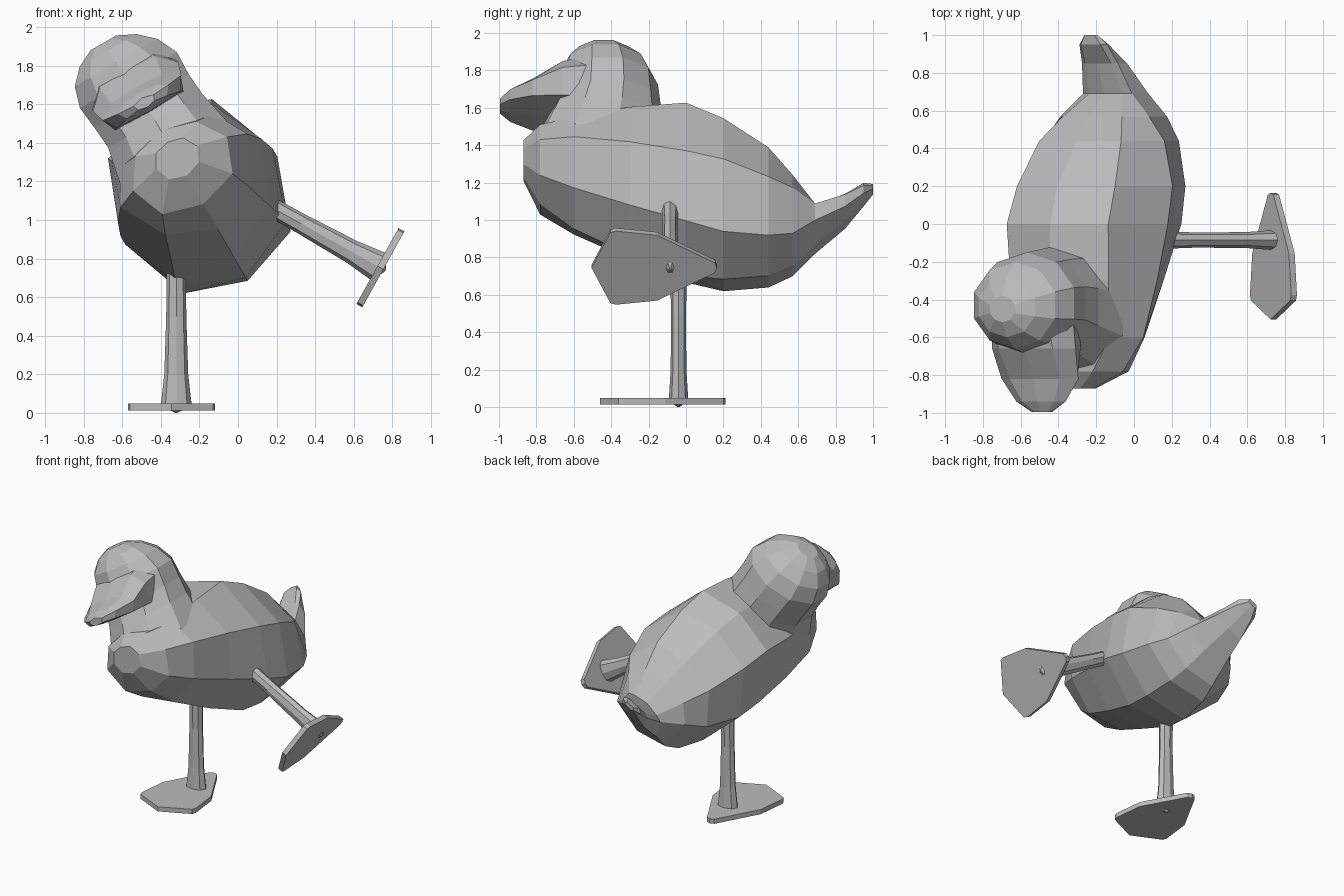
import bpy, bmesh, math
from mathutils import Matrix, Vector

cube = bpy.data.objects.get("Cube")
if cube:
    bpy.data.objects.remove(cube, do_unlink=True)

grey = bpy.data.materials.new("plain grey")
grey.use_nodes = True
colour = (0.5, 0.5, 0.5, 1)
grey.diffuse_color = colour
grey.node_tree.nodes["Principled BSDF"].inputs["Base Color"].default_value = colour

# The bird leans over sideways; its trunk is built upright and then rolled
LEAN = Matrix.Translation((-0.19, 0, 1.1)) @ Matrix.Rotation(math.radians(-30), 4, "Y")


def loft(name, rings, matrix):
    """Skin a list of equal-sized point rings and cap both ends."""
    bm = bmesh.new()
    loops = [[bm.verts.new(matrix @ Vector(p)) for p in ring] for ring in rings]
    n = len(loops[0])
    for a, b in zip(loops, loops[1:]):
        for i in range(n):
            j = (i + 1) % n
            bm.faces.new((a[i], a[j], b[j], b[i]))
    bm.faces.new(loops[0][::-1])
    bm.faces.new(loops[-1])
    bmesh.ops.recalc_face_normals(bm, faces=bm.faces)
    mesh = bpy.data.meshes.new(name)
    bm.to_mesh(mesh)
    bm.free()
    mesh.materials.append(grey)
    obj = bpy.data.objects.new(name, mesh)
    bpy.context.collection.objects.link(obj)
    return obj


def mirrored(y, half):
    """Closed ring from the (x, z) points of one half, top to bottom."""
    left = [(x, y, z) for x, z in half]
    right = [(-x, y, z) for x, z in half[-2:0:-1]]
    return left + right


def oval(z, x, y, rx, ry, sides=10):
    return [(x + rx * math.sin(math.tau * i / sides),
             y + ry * math.cos(math.tau * i / sides), z) for i in range(sides)]


# Body and tail: y, spine, shoulder, flank, bilge, keel
body = [
    (-0.87, 0.35, (0.08, 0.33), (0.12, 0.26), (0.09, 0.18), 0.15),
    (-0.78, 0.42, (0.18, 0.37), (0.28, 0.22), (0.21, 0.04), -0.02),
    (-0.60, 0.45, (0.28, 0.36), (0.38, 0.18), (0.25, -0.06), -0.17),
    (-0.30, 0.51, (0.30, 0.41), (0.43, 0.12), (0.29, -0.19), -0.33),
    (0.00, 0.51, (0.31, 0.43), (0.455, 0.05), (0.33, -0.31), -0.46),
    (0.20, 0.43, (0.30, 0.34), (0.455, 0.0), (0.32, -0.37), -0.48),
    (0.44, 0.23, (0.25, 0.19), (0.37, -0.06), (0.28, -0.37), -0.46),
    (0.57, 0.08, (0.18, 0.06), (0.27, -0.07), (0.23, -0.33), -0.40),
    (0.69, -0.06, (0.10, -0.08), (0.15, -0.10), (0.18, -0.22), -0.27),
    (0.85, 0.0, (0.08, 0.0), (0.11, -0.02), (0.12, -0.10), -0.12),
    (0.95, 0.08, (0.06, 0.08), (0.085, 0.05), (0.07, 0.01), 0.0),
    (1.00, 0.09, (0.03, 0.09), (0.04, 0.075), (0.03, 0.06), 0.06),
]
loft("body", [mirrored(y, [(0, top), a, b, c, (0, low)])
              for y, top, a, b, c, low in body], LEAN)

# Neck and head: height, x and y centre, half width, half depth
head = [(0.10, 0, -0.45, 0.35, 0.36), (0.30, 0, -0.48, 0.335, 0.36),
        (0.48, 0, -0.44, 0.295, 0.32), (0.60, -0.01, -0.42, 0.295, 0.285),
        (0.73, -0.015, -0.42, 0.305, 0.27), (0.84, -0.025, -0.43, 0.26, 0.23),
        (0.915, -0.03, -0.44, 0.18, 0.16), (0.962, -0.03, -0.45, 0.08, 0.07)]
loft("head", [oval(*row) for row in head], LEAN)

# Bill: y, half width, top, edge, bottom
bill = [(-0.50, 0.25, 0.82, 0.70, 0.53), (-0.66, 0.255, 0.78, 0.68, 0.54),
        (-0.82, 0.235, 0.68, 0.615, 0.545), (-0.94, 0.15, 0.645, 0.605, 0.56),
        (-0.995, 0.06, 0.615, 0.60, 0.57)]
loft("bill", [mirrored(y, [(0, top), (w * 0.65, top - 0.01), (w, edge),
                           (w * 0.8, low), (0, low - 0.01)])
              for y, w, top, edge, low in bill], LEAN)

# Legs and feet, built standing on the ground below the ankle
foot_outline = [(0, -0.42), (0.215, -0.32), (0.225, -0.29), (0.20, -0.07),
                (0.03, 0.24), (0, 0.25)]
foot_outline += [(-x, y) for x, y in foot_outline[-2:0:-1]]


def leg(side, matrix, length, splay):
    shin = [(0.04, 0, 0, 0.08, 0.052), (0.20, 0, 0, 0.062, 0.042),
            (0.50, 0, 0, 0.052, 0.04), (length, 0, 0, 0.05, 0.047)]
    loft(side + "_leg", [oval(*row, sides=8) for row in shin], matrix)
    loft(side + "_foot", [[(x + splay, y, z) for x, y in foot_outline]
                          for z in (0.013, 0.048)], matrix)
    loft(side + "_ankle_pin", [oval(0, 0, 0, 0.006, 0.006, 6),
                               oval(0.02, 0, 0, 0.05, 0.03, 6)], matrix)


leg("right", Matrix.Translation((-0.32, -0.04, 0)), 0.85, -0.025)
leg("left", Matrix.Translation((0.765, -0.085, 0.738))
    @ Matrix.Rotation(math.radians(-61), 4, "Y"), 0.72, 0)
